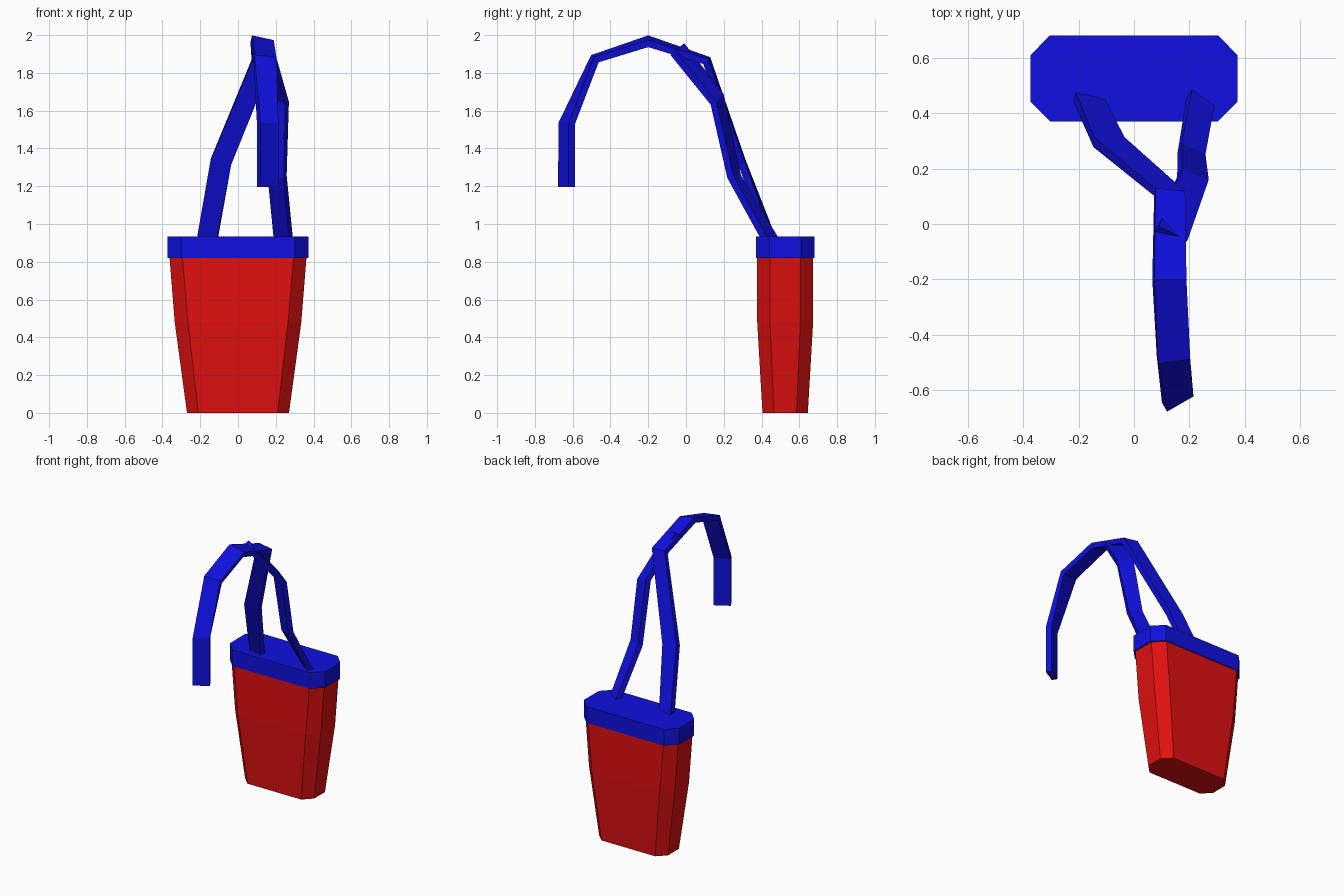
import bpy, bmesh
from mathutils import Vector

if "Cube" in bpy.data.objects:
    bpy.data.objects.remove(bpy.data.objects["Cube"])


def material(name, colour):
    m = bpy.data.materials.new(name)
    m.use_nodes = True
    m.diffuse_color = colour
    m.node_tree.nodes["Principled BSDF"].inputs["Base Color"].default_value = colour
    return m


red = material("red", (0.75, 0.005, 0.005, 1))
blue = material("blue", (0.005, 0.005, 0.75, 1))


def loft(name, rings, mat):
    """Skin a list of equal-length rings and cap both ends."""
    bm = bmesh.new()
    rows = [[bm.verts.new(p) for p in ring] for ring in rings]
    n = len(rows[0])
    for low, high in zip(rows, rows[1:]):
        for i in range(n):
            j = (i + 1) % n
            bm.faces.new((low[i], low[j], high[j], high[i]))
    bm.faces.new(rows[0][::-1])
    bm.faces.new(rows[-1])
    bmesh.ops.recalc_face_normals(bm, faces=bm.faces)
    mesh = bpy.data.meshes.new(name)
    bm.to_mesh(mesh)
    bm.free()
    mesh.materials.append(mat)
    obj = bpy.data.objects.new(name, mesh)
    bpy.context.collection.objects.link(obj)
    return obj


def octagon(z, hx, hy, fx, fy, cy=0.525):
    """Box outline with cut corners; fx, fy are the half flats."""
    quarter = [(hx, fy), (fx, hy)]
    pts = quarter + [(-x, y) for x, y in quarter[::-1]]
    pts += [(-x, -y) for x, y in pts]
    return [(x, cy + y, z) for x, y in pts]


def strap(name, edges, half=0.019):
    """Flat strap through pairs of edge points, with mitred bends."""
    pairs = [(Vector(a), Vector(b)) for a, b in edges]
    mids = [(a + b) / 2 for a, b in pairs]
    rings = []
    for i, (a, b) in enumerate(pairs):
        before = (mids[i] - mids[max(i - 1, 0)]).normalized()
        after = (mids[min(i + 1, len(mids) - 1)] - mids[i]).normalized()
        t = (before + after).normalized()
        n = t.cross(b - a).normalized() * half
        rings.append([a + n, b + n, b - n, a - n])
    return loft(name, rings, blue)


# Tapered tub
loft("tub", [octagon(0, 0.27, 0.12, 0.21, 0.06),
             octagon(0.48, 0.335, 0.148, 0.265, 0.08),
             octagon(0.83, 0.363, 0.148, 0.295, 0.08)], red)

# Lid
loft("lid", [octagon(z, 0.373, 0.155, 0.303, 0.084) for z in (0.82, 0.935)], blue)

# Long strap: hangs in front, arches over and runs down to the lid
strap("long_strap", [
    ((0.11, -0.66, 1.195), (0.205, -0.605, 1.195)),
    ((0.11, -0.66, 1.53), (0.205, -0.605, 1.53)),
    ((0.085, -0.49, 1.88), (0.20, -0.475, 1.87)),
    ((0.07, -0.2, 1.98), (0.185, -0.2, 1.955)),
    ((0.075, 0.115, 1.87), (0.182, 0.105, 1.86)),
    ((-0.145, 0.295, 1.34), (-0.035, 0.295, 1.32)),
    ((-0.215, 0.46, 0.92), (-0.11, 0.435, 0.92))])

# Short strap: joins the arch from the other side of the lid
strap("short_strap", [
    ((0.08, -0.02, 1.945), (0.183, -0.07, 1.905)),
    ((0.165, 0.185, 1.68), (0.26, 0.145, 1.64)),
    ((0.165, 0.275, 1.25), (0.25, 0.235, 1.25)),
    ((0.20, 0.475, 0.92), (0.28, 0.415, 0.92))])
